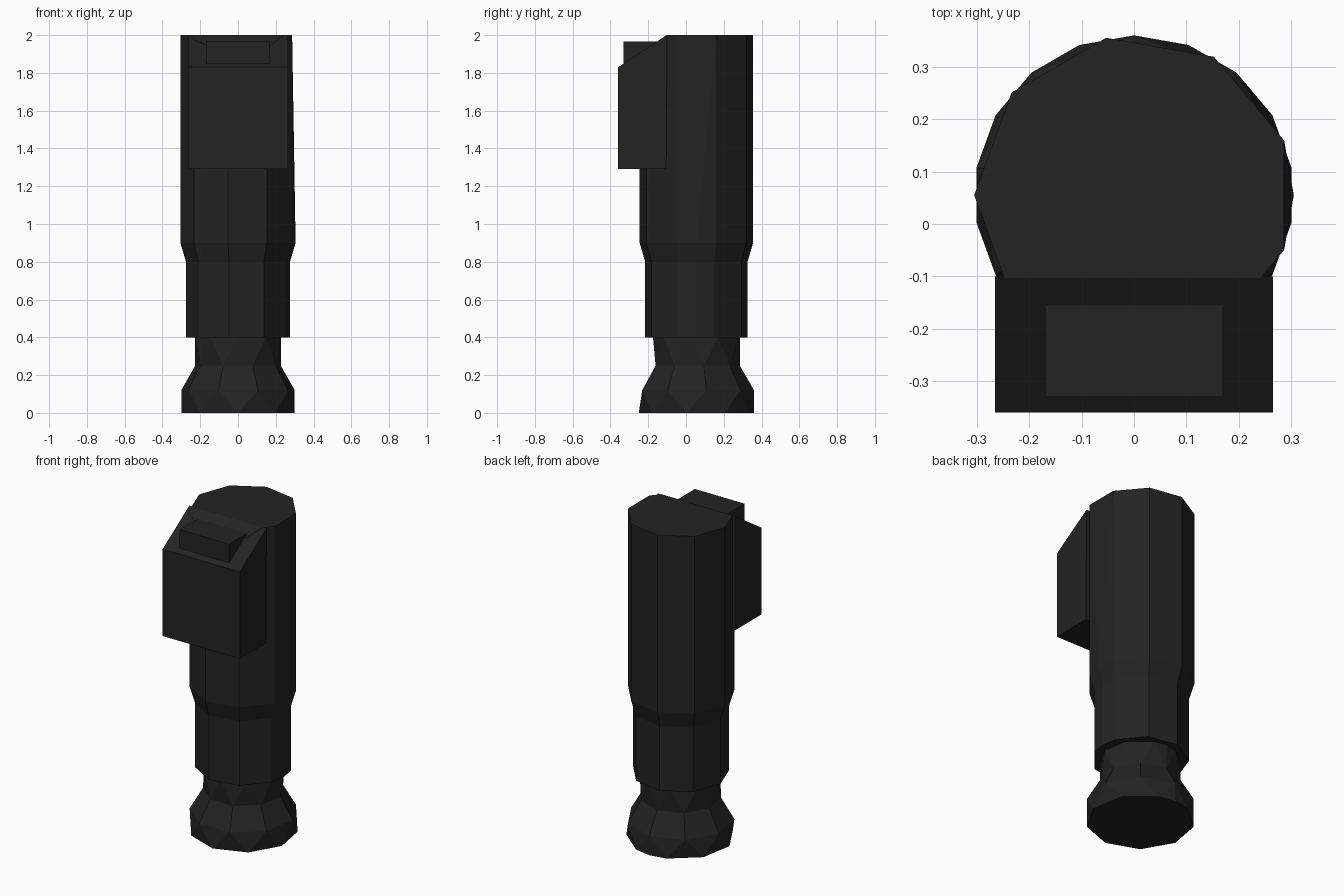
import bpy, bmesh
from math import cos, sin, radians
from mathutils import Vector

if "Cube" in bpy.data.objects:
    bpy.data.objects.remove(bpy.data.objects["Cube"], do_unlink=True)

CENTRE_Y = 0.055

black = bpy.data.materials.new("matte_black")
black.use_nodes = True
colour = (0.017, 0.017, 0.017, 1)
black.diffuse_color = colour
black.node_tree.nodes["Principled BSDF"].inputs["Base Color"].default_value = colour


def finish(name, bm):
    bmesh.ops.recalc_face_normals(bm, faces=bm.faces)
    mesh = bpy.data.meshes.new(name)
    bm.to_mesh(mesh)
    bm.free()
    mesh.materials.append(black)
    obj = bpy.data.objects.new(name, mesh)
    bpy.context.collection.objects.link(obj)
    return obj


def ring(radius, z, start, extra=()):
    """Nine-sided ring, with optional additional corners."""
    angles = [start + 40 * i for i in range(9)] + list(extra)
    return [Vector((radius * cos(radians(a)), CENTRE_Y + radius * sin(radians(a)), z))
            for a in angles]


def stacked(rings):
    """Join rings of differing corners into one faceted column."""
    bm = bmesh.new()
    for low, high in zip(rings, rings[1:]):
        verts = [bm.verts.new(p) for p in low + high]
        bmesh.ops.convex_hull(bm, input=verts)
    inner = [r[0].z for r in rings[1:-1]]
    caps = [f for f in bm.faces
            if any(all(abs(v.co.z - z) < 1e-4 for v in f.verts) for z in inner)]
    bmesh.ops.delete(bm, geom=caps, context='FACES')
    bmesh.ops.remove_doubles(bm, verts=bm.verts, dist=1e-4)
    bmesh.ops.dissolve_limit(bm, angle_limit=radians(1), verts=bm.verts, edges=bm.edges)
    return bm


def extruded(name, profile, half_width):
    """Extrude a (y, z) side profile across x."""
    bm = bmesh.new()
    face = bm.faces.new([bm.verts.new((-half_width, y, z)) for y, z in profile])
    moved = bmesh.ops.extrude_face_region(bm, geom=[face])["geom"]
    bmesh.ops.translate(bm, vec=(2 * half_width, 0, 0),
                        verts=[v for v in moved if isinstance(v, bmesh.types.BMVert)])
    return finish(name, bm)


# Flared foot and neck
finish("foot_and_neck", stacked([
    ring(0.305, 0, -90, [90]),
    ring(0.305, 0.12, 90),
    ring(0.23, 0.25, 90),
    ring(0.23, 0.405, -90, [90]),
]))

# Main barrel, trimmed behind the sloping front housing
body = stacked([
    ring(0.275, 0.4, 180, [0]),
    ring(0.275, 0.8, 180, [0]),
    ring(0.305, 0.9, 180, [0]),
    ring(0.305, 2, 180),
])
cut = bmesh.ops.bisect_plane(
    body, geom=body.verts[:] + body.edges[:] + body.faces[:],
    plane_co=(0, -0.103, 2), plane_no=(0, -0.17, 0.255), clear_outer=True)
edges = [e for e in cut["geom_cut"] if isinstance(e, bmesh.types.BMEdge)]
bmesh.ops.holes_fill(body, edges=edges)
finish("barrel", body)

# Front housing with sloping top
extruded("front_housing",
         [(-0.1, 2), (-0.36, 1.83), (-0.36, 1.29), (-0.105, 1.29)], 0.265)

# Small raised wedge on the slope
extruded("raised_wedge",
         [(-0.33, 1.965), (-0.33, 1.845), (-0.155, 1.96), (-0.155, 1.965)], 0.17)
